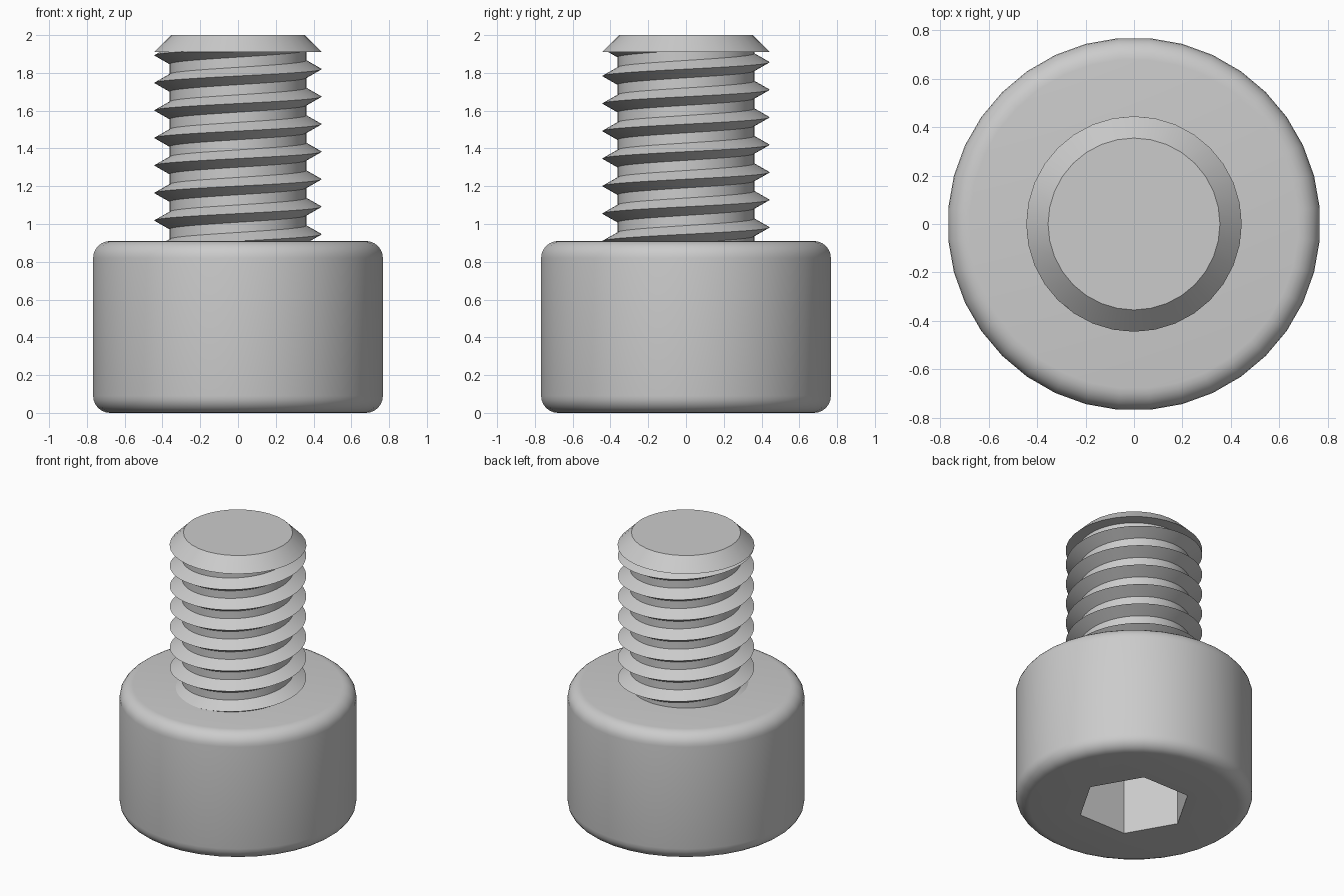
import bpy, bmesh
from math import sin, cos, pi, radians

cube = bpy.data.objects.get("Cube")
if cube:
    bpy.data.objects.remove(cube, do_unlink=True)

steel = bpy.data.materials.new("grey steel")
steel.use_nodes = True
colour = (0.6, 0.6, 0.6, 1)
steel.diffuse_color = colour
steel.node_tree.nodes["Principled BSDF"].inputs["Base Color"].default_value = colour

HEAD_R, HEAD_H, ROUND = 0.77, 0.91, 0.09
SOCKET_R, SOCKET_DEPTH = 0.37, 0.455
ROOT_R, CREST_R, PITCH = 0.362, 0.443, 0.1457
TIP_Z, TOP_Z = 1.91, 2.0


def ring(bm, radius, z, sides, offset=0.0):
    angles = [2 * pi * (i + offset) / sides for i in range(sides)]
    return [bm.verts.new((radius * cos(a), radius * sin(a), z)) for a in angles]


def skin(bm, low, high):
    n = len(low)
    for i in range(n):
        j = (i + 1) % n
        bm.faces.new((low[i], low[j], high[j], high[i]))


def finish(bm, name):
    mesh = bpy.data.meshes.new(name)
    bm.to_mesh(mesh)
    bm.free()
    mesh.materials.append(steel)
    obj = bpy.data.objects.new(name, mesh)
    bpy.context.collection.objects.link(obj)
    bpy.ops.object.select_all(action='DESELECT')
    obj.select_set(True)
    bpy.context.view_layer.objects.active = obj
    bpy.ops.object.shade_smooth_by_angle(angle=radians(30))
    return obj


# Cylindrical head with rounded rims
bm = bmesh.new()
steps = 6
arc = [pi / 2 * i / steps for i in range(steps + 1)]
flat_r = HEAD_R - ROUND
profile = [(flat_r + ROUND * sin(a), ROUND - ROUND * cos(a)) for a in arc]
profile += [(r, HEAD_H - z) for r, z in reversed(profile)]
rings = [ring(bm, r, z, 36, 0.5) for r, z in profile]
for low, high in zip(rings, rings[1:]):
    skin(bm, low, high)
bm.faces.new(rings[-1])

# Hexagonal socket sunk into the underside
mouth = ring(bm, SOCKET_R, 0, 6)
floor = ring(bm, SOCKET_R, SOCKET_DEPTH, 6)
skin(bm, mouth, floor)
bm.faces.new(floor)
rim = [e for e in bm.edges if e.is_boundary]
bmesh.ops.triangle_fill(bm, use_beauty=True, edges=rim, normal=(0, 0, -1))
bmesh.ops.recalc_face_normals(bm, faces=bm.faces[:])
finish(bm, "socket_head")

# Threaded shank: one helical sweep, trimmed level at both ends
bm = bmesh.new()
SEG, TURNS = 64, 9
half = 0.046
start = 1.82 - 7 * PITCH
rows = []
for i in range(SEG * TURNS + 1):
    a = 2 * pi * i / SEG
    z = start + PITCH * i / SEG
    rows.append([bm.verts.new((r * cos(a), r * sin(a), z + dz))
                 for r, dz in ((ROOT_R, -half), (CREST_R, 0), (ROOT_R, half))])
for i in range(SEG * TURNS):
    p, q = rows[i], rows[i + 1]
    for k in range(2):
        bm.faces.new((p[k], q[k], q[k + 1], p[k + 1]))
    if i + SEG + 1 < len(rows):
        bm.faces.new((p[2], q[2], rows[i + SEG + 1][0], rows[i + SEG][0]))
for z, normal in ((HEAD_H - 0.005, -1), (TIP_Z + 0.003, 1)):
    bmesh.ops.bisect_plane(bm, geom=bm.verts[:] + bm.edges[:] + bm.faces[:],
                           plane_co=(0, 0, z), plane_no=(0, 0, normal),
                           clear_outer=True)
finish(bm, "threaded_shank")

# Chamfered tip
bm = bmesh.new()
low = ring(bm, CREST_R + 0.002, TIP_Z, 32)
high = ring(bm, 0.355, TOP_Z, 32)
skin(bm, low, high)
bm.faces.new(high)
bm.faces.new(list(reversed(low)))
finish(bm, "chamfered_tip")
